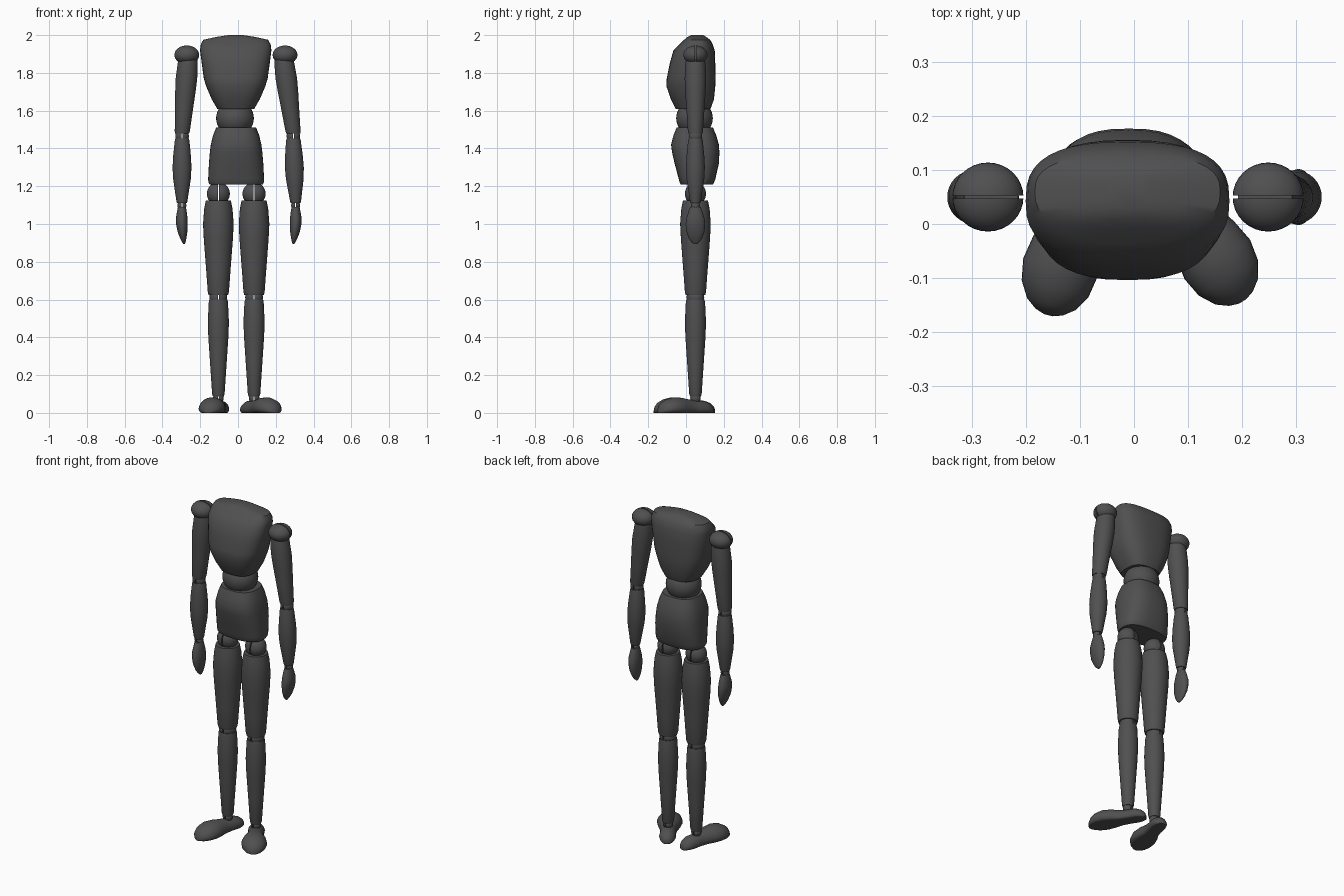
import bpy, bmesh, math
from mathutils import Vector, Matrix

if "Cube" in bpy.data.objects:
    bpy.data.objects.remove(bpy.data.objects["Cube"])

CY = 0.05      # depth of the limb axes
MID = -0.012   # body centre line
dark = bpy.data.materials.new("dark_grey")
dark.diffuse_color = (0.08, 0.08, 0.08, 1)
dark.use_nodes = True
dark.node_tree.nodes["Principled BSDF"].inputs["Base Color"].default_value = dark.diffuse_color


def finish(name, bm, angle=35):
    bmesh.ops.recalc_face_normals(bm, faces=bm.faces)
    me = bpy.data.meshes.new(name)
    bm.to_mesh(me)
    bm.free()
    me.materials.append(dark)
    ob = bpy.data.objects.new(name, me)
    bpy.context.collection.objects.link(ob)
    bpy.ops.object.select_all(action='DESELECT')
    ob.select_set(True)
    bpy.context.view_layer.objects.active = ob
    bpy.ops.object.shade_smooth_by_angle(angle=math.radians(angle))
    return ob


def skin(name, rings, angle=35):
    """Bridge equal-length rings of points and cap both ends."""
    bm = bmesh.new()
    vs = [[bm.verts.new(p) for p in r] for r in rings]
    n = len(vs[0])
    for a, b in zip(vs, vs[1:]):
        for i in range(n):
            j = (i + 1) % n
            bm.faces.new((a[i], a[j], b[j], b[i]))
    bm.faces.new(vs[0])
    bm.faces.new(vs[-1])
    return finish(name, bm, angle)


def ring(z, cx, cy, rx, ry, e=2.0, n=32):
    """Horizontal superellipse."""
    pts = []
    for i in range(n):
        t = 2 * math.pi * i / n
        c, s = math.cos(t), math.sin(t)
        pts.append((cx + rx * math.copysign(abs(c) ** (2 / e), c),
                    cy + ry * math.copysign(abs(s) ** (2 / e), s), z))
    return pts


def body(name, rows, cx, e):
    # rows: height, half width, front, back
    return skin(name, [ring(z, cx, (f + b) / 2, w, (b - f) / 2, e, 40)
                       for z, w, f, b in rows])


def limb(name, x_top, x_bot, rows):
    # rows: height, radius; the axis leans from x_top to x_bot
    z0, z1 = rows[0][0], rows[-1][0]
    return skin(name, [ring(z, x_top + (x_bot - x_top) * (z - z0) / (z1 - z0),
                            CY, r, r) for z, r in rows])


def ball(name, c, radii, slot=None, gap=0.006):
    """Ellipsoid, optionally split by a narrow slot across one axis."""
    bm = bmesh.new()
    sides = (1, -1) if slot else (0,)
    for s in sides:
        half = bmesh.new()
        bmesh.ops.create_uvsphere(half, u_segments=32, v_segments=18, radius=1)
        bmesh.ops.scale(half, vec=radii, verts=half.verts)
        if s:
            d = Vector(slot) * s
            bmesh.ops.bisect_plane(half, geom=half.verts[:] + half.edges[:] + half.faces[:],
                                   plane_co=d * gap / 2, plane_no=d, clear_inner=True)
            bmesh.ops.holes_fill(half, edges=[e for e in half.edges if e.is_boundary])
        tmp = bpy.data.meshes.new("tmp")
        half.to_mesh(tmp)
        half.free()
        bm.from_mesh(tmp)
        bpy.data.meshes.remove(tmp)
    bmesh.ops.translate(bm, vec=c, verts=bm.verts)
    return finish(name, bm)


def foot(name, x, yaw):
    # stations: distance ahead of the ankle, half width, height
    rows = [(-0.105, .010, .018), (-0.098, .025, .036), (-0.08, .038, .052),
            (-0.05, .046, .064), (0, .044, .066), (.045, .048, .072),
            (.09, .063, .080), (.135, .071, .082), (.175, .064, .072),
            (.205, .046, .054), (.220, .026, .034), (.226, .008, .016)]
    turn = Matrix.Rotation(yaw, 4, 'Z')
    rings = []
    for d, w, h in rows:
        pts = []
        for i in range(32):
            t = 2 * math.pi * i / 32
            s = math.sin(t)
            z = 0.3 * h + (0.7 * h * s if s > 0 else 0.3 * h * max(-1, 1.6 * s))
            p = turn @ Vector((w * math.cos(t), -d, z))
            pts.append(p + Vector((x, CY, 0)))
        rings.append(pts)
    return skin(name, rings, 40)


# Torso
body("chest", [(1.61, .098, -.055, .130), (1.66, .127, -.080, .148),
               (1.73, .157, -.104, .155), (1.77, .169, -.102, .156),
               (1.85, .180, -.086, .155), (1.92, .189, -.066, .152),
               (1.95, .185, -.035, .142), (1.975, .172, -.010, .128),
               (1.99, .105, .008, .108), (2.0, .040, .028, .092)], MID, 2.7)
ball("waist", (MID - .004, .045, 1.56), (.100, .097, .095))
body("pelvis", [(1.51, .106, -.050, .143), (1.47, .122, -.066, .160),
                (1.42, .134, -.079, .174), (1.38, .139, -.074, .177),
                (1.32, .144, -.060, .174), (1.24, .148, -.039, .156),
                (1.22, .147, -.034, .149), (1.21, .141, -.028, .143)], -.010, 2.6)

X, Y = (1, 0, 0), (0, 1, 0)
# side, hip x, shoulder x, elbow x, wrist x, foot yaw
for side, s, hip, sh, el, wr, yaw in (
        ("left", 1, .085, .243, .293, .305, math.radians(31)),
        ("right", -1, -.104, -.265, -.296, -.297, math.radians(-14))):
    # Leg
    ball(side + "_hip_joint", (hip, CY, 1.16), (.061, .056, .061), X)
    limb(side + "_thigh", hip, hip, [(1.125, .066), (1.08, .075), (1.0, .081),
         (.92, .077), (.75, .064), (.64, .056), (.625, .052)])
    ball(side + "_knee_joint", (hip, CY, .612), (.047, .047, .047), X)
    limb(side + "_shin", hip, hip, [(.60, .048), (.585, .051), (.48, .056),
         (.40, .053), (.25, .043), (.10, .033), (.088, .029)])
    ball(side + "_ankle_joint", (hip, CY, .078), (.028, .028, .03), X)
    foot(side + "_foot", hip, yaw)

    # Arm
    ball(side + "_shoulder_joint", (sh + s * .006, CY, 1.895), (.066, .064, .05), Y)
    limb(side + "_upper_arm", sh, el, [(1.87, .050), (1.85, .053), (1.77, .057),
         (1.70, .054), (1.60, .047), (1.49, .040), (1.478, .037)])
    ball(side + "_elbow_joint", (el, CY, 1.465), (.036, .036, .036), X)
    limb(side + "_forearm", el, wr, [(1.452, .036), (1.44, .039), (1.36, .047),
         (1.30, .050), (1.24, .047), (1.12, .029), (1.11, .026)])
    ball(side + "_wrist_joint", (wr, CY, 1.098), (.024, .024, .024), X)

    # Hand: flat leaf shape, tip leaning inwards
    rows = [(1.090, 0, .021, .028), (1.07, 0, .025, .036), (1.03, .001, .031, .048),
            (1.0, .000, .031, .052), (.96, -.003, .026, .048), (.925, -.007, .017, .036),
            (.905, -.010, .010, .022), (.893, -.012, .004, .008)]
    skin(side + "_hand", [ring(z, wr + s * dx, CY, rx, ry) for z, dx, rx, ry in rows])
